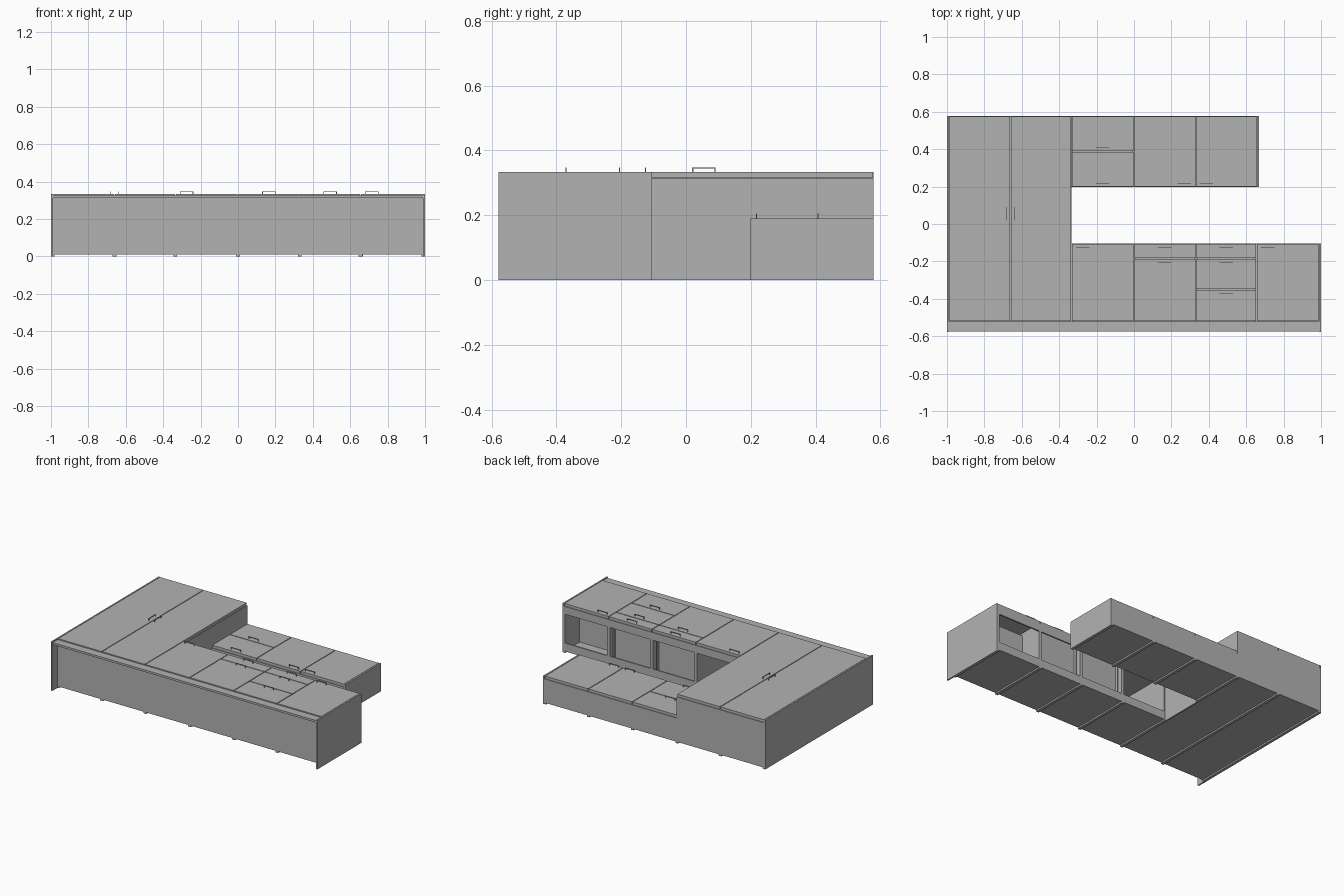
import bpy
import bmesh
from mathutils import Vector

cube = bpy.data.objects.get("Cube")
if cube:
    bpy.data.objects.remove(cube, do_unlink=True)

grey = bpy.data.materials.new("plain_grey")
grey.use_nodes = True
GREY = (0.45, 0.45, 0.45, 1.0)
grey.diffuse_color = GREY
bsdf = grey.node_tree.nodes["Principled BSDF"]
bsdf.inputs["Base Color"].default_value = GREY
bsdf.inputs["Roughness"].default_value = 0.6

T = 0.01        # board thickness
GAP = 0.0025    # half of the gap between fronts
DOOR = 0.018    # front thickness


def boards(name, boxes):
    """One object from boxes given as (x0, x1, y0, y1, z0, z1)."""
    bm = bmesh.new()
    for x0, x1, y0, y1, z0, z1 in boxes:
        verts = bmesh.ops.create_cube(bm, size=1)["verts"]
        mid = Vector((x0 + x1, y0 + y1, z0 + z1)) / 2
        for v in verts:
            v.co = Vector((v.co.x * (x1 - x0), v.co.y * (y1 - y0), v.co.z * (z1 - z0))) + mid
    mesh = bpy.data.meshes.new(name)
    bm.to_mesh(mesh)
    bm.free()
    mesh.materials.append(grey)
    obj = bpy.data.objects.new(name, mesh)
    bpy.context.collection.objects.link(obj)
    return obj


def carcass(name, x0, x1, y0, y1, top, open_end=False):
    """Cabinet body lying on its back; side boards reach below the back board."""
    a, b = x0 + T, x1 - T
    parts = [(x0, a, y0, y1, 0, top), (b, x1, y0, y1, 0, top),
             (a, b, y0, y0 + T, 0.01, top),
             (a, b, y0 + T, y1 - T, 0.01, 0.015)]
    if open_end:    # two rails instead of a closed end
        parts += [(a, b, y1 - T, y1, top - 0.052, top), (a, b, y1 - T, y1, 0.01, 0.066)]
    else:
        parts.append((a, b, y1 - T, y1, 0.01, top))
    boards(name, parts)


def front(name, x0, x1, y0, y1, top):
    """Door or drawer front."""
    boards(name, [(x0 + GAP, x1 - GAP, y0 + GAP, y1 - GAP, top - DOOR, top)])


def handle(name, x, y, top, upright=False):
    """Bow handle: two posts and a bar."""
    h, r, z = 0.036, 0.0018, top + 0.015
    spans = [(-h, -h + 2 * r, top, z), (h - 2 * r, h, top, z), (-h, h, z - 2 * r, z)]
    if upright:
        boards(name, [(x - r, x + r, y + s, y + e, p, q) for s, e, p, q in spans])
    else:
        boards(name, [(x + s, x + e, y - r, y + r, p, q) for s, e, p, q in spans])


def drawer_box(name, x0, x1, y0, y1, top):
    """Open drawer tray behind its front."""
    a, b, t = x0 + 0.016, x1 - 0.016, 0.006
    boards(name, [(a, b, y0, y0 + t, 0.03, top),
                  (a, a + t, y0 + t, y1, 0.03, top), (b - t, b, y0 + t, y1, 0.03, top),
                  (a + t, b - t, y0 + t, y1, 0.03, 0.03 + t),
                  (a + t, b - t, y0 + t, y1, top - t, top)])


FLOOR, BASE_END, TALL_END = -0.52, -0.105, 0.578
TOP = 0.333
BODY = TOP - DOOR - 0.001

# Tall cabinets
tall_x = [-0.99, -0.66, -0.335]
for i, (x0, x1) in enumerate(zip(tall_x, tall_x[1:])):
    carcass(f"tall_cabinet_{i + 1}", x0, x1, FLOOR, TALL_END, BODY)
    front(f"tall_door_{i + 1}", x0, x1, FLOOR, TALL_END, TOP)
    handle(f"tall_handle_{i + 1}", (-0.683, -0.641)[i], 0.055, TOP, upright=True)

# Base cabinets
base_x = [-0.335, 0.0, 0.33, 0.655, 0.99]
base_fronts = [[FLOOR, BASE_END], [FLOOR, -0.185, BASE_END],
               [FLOOR, -0.35, -0.185, BASE_END], [FLOOR, BASE_END]]
handle_x = [-0.275, 0.165, 0.492, 0.715]
for i, ys in enumerate(base_fronts):
    x0, x1 = base_x[i], base_x[i + 1]
    carcass(f"base_cabinet_{i + 1}", x0, x1, FLOOR, BASE_END, BODY, open_end=True)
    for j, (y0, y1) in enumerate(zip(ys, ys[1:])):
        front(f"base_front_{i + 1}_{j + 1}", x0, x1, y0, y1, TOP)
        handle(f"base_handle_{i + 1}_{j + 1}", handle_x[i], y1 - 0.02, TOP)
        if i == 2 or (i == 1 and j == 1):
            drawer_box(f"drawer_box_{i + 1}_{j + 1}", x0, x1, y0 + 0.03, y1 - 0.025, BODY)

# Shelf in the outer base cabinet
boards("base_shelf", [(0.665, 0.98, -0.27, -0.26, 0.015, BODY - 0.02)])

# End panels and plinth
boards("right_end_panel", [(-1, -0.99, -0.578, TALL_END, 0, TOP)])
boards("left_end_panel", [(0.99, 1, -0.578, BASE_END, 0, TOP)])
boards("plinth", [(-0.99, 0.99, -0.574, FLOOR, BODY - 0.001, TOP - 0.006)])

# Wall cabinets
WALL_Y, WALL_TOP = 0.197, 0.19
wall_x = [-0.335, 0.0, 0.33, 0.657]
wall_fronts = [[WALL_Y, 0.388, TALL_END], [WALL_Y, TALL_END], [WALL_Y, TALL_END]]
wall_handle_x = [-0.168, 0.268, 0.387]
for i, ys in enumerate(wall_fronts):
    x0, x1 = wall_x[i], wall_x[i + 1]
    carcass(f"wall_cabinet_{i + 1}", x0, x1, WALL_Y, TALL_END, WALL_TOP - DOOR - 0.001)
    for j, (y0, y1) in enumerate(zip(ys, ys[1:])):
        front(f"wall_door_{i + 1}_{j + 1}", x0, x1, y0, y1, WALL_TOP)
        handle(f"wall_handle_{i + 1}_{j + 1}", wall_handle_x[i], y0 + 0.02, WALL_TOP)
boards("wall_end_panel", [(0.657, 0.668, WALL_Y, TALL_END, 0, WALL_TOP)])
